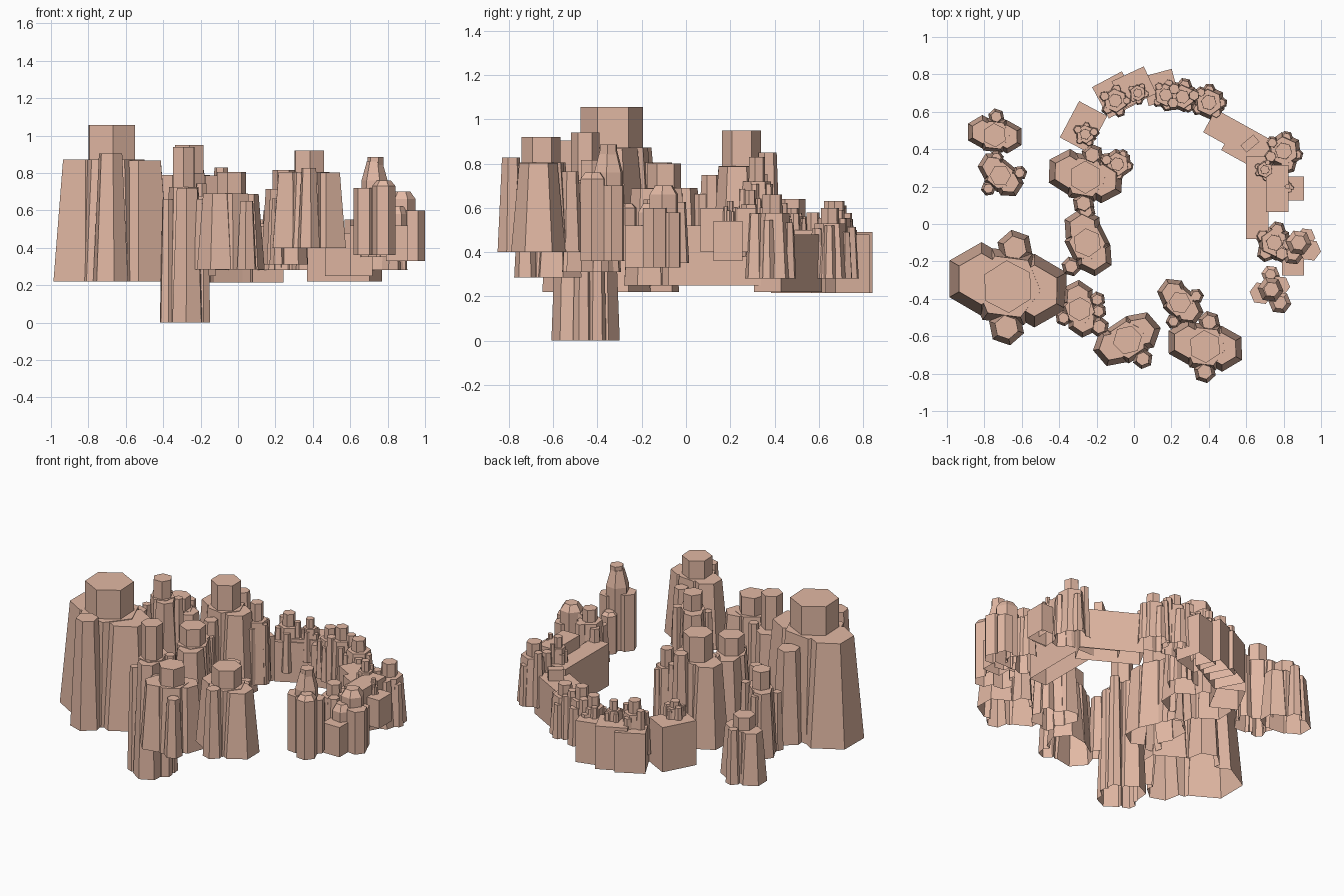
import bpy, bmesh, random
from math import radians, cos, sin
from mathutils import Matrix, Vector

if "Cube" in bpy.data.objects:
    bpy.data.objects.remove(bpy.data.objects["Cube"])

random.seed(4)
stone = bpy.data.materials.new("stone")
stone.diffuse_color = (0.76, 0.48, 0.37, 1)
stone.use_nodes = True
stone.node_tree.nodes["Principled BSDF"].inputs["Base Color"].default_value = stone.diffuse_color


def finish(name, bm):
    """Fuse the overlapping columns into one shell, then open it underneath."""
    me = bpy.data.meshes.new(name)
    bm.to_mesh(me)
    bm.verts.ensure_lookup_table()
    first = [v.co for v in bm.verts][:8]
    centre = sum(first, Vector()) / len(first)
    inside = len(bm.verts) > 12
    bm.free()
    ob = bpy.data.objects.new(name, me)
    bpy.context.collection.objects.link(ob)
    if inside:
        # a tiny seed cube swallowed by the core lets the union resolve self overlaps
        seed = bmesh.new()
        bmesh.ops.create_cube(seed, size=0.004, matrix=Matrix.Translation(centre))
        sm = bpy.data.meshes.new("seed")
        seed.to_mesh(sm)
        seed.free()
        so = bpy.data.objects.new("seed", sm)
        bpy.context.collection.objects.link(so)
        mod = ob.modifiers.new("union", 'BOOLEAN')
        mod.operation, mod.solver, mod.use_self, mod.object = 'UNION', 'EXACT', True, so
        dg = bpy.context.evaluated_depsgraph_get()
        new = bpy.data.meshes.new_from_object(ob.evaluated_get(dg))
        ob.modifiers.clear()
        bpy.data.objects.remove(so)
        if len(new.polygons) > 8:
            ob.data = new
    bm = bmesh.new()
    bm.from_mesh(ob.data)
    bm.normal_update()
    bmesh.ops.delete(bm, geom=[f for f in bm.faces if f.normal.z < -0.9], context='FACES_ONLY')
    bm.to_mesh(ob.data)
    bm.free()
    ob.data.materials.clear()
    ob.data.materials.append(stone)


def column(bm, x, y, r0, r1, z0, z1, rot=0.0):
    """Six-sided column, tapering from r0 at the base to r1 at the top."""
    m = Matrix.Translation((x, y, (z0 + z1) / 2)) @ Matrix.Rotation(rot, 4, 'Z')
    bmesh.ops.create_cone(bm, cap_ends=True, segments=6, radius1=r0, radius2=r1,
                          depth=z1 - z0, matrix=m)


def cluster(name, x, y, L, deg, z0, z1, shoulder=0.78,
            smalls=((0.05, 0.64, 0.7), (0.05, -0.66, 0.82))):
    """Tall core, two broad shoulders and slim side columns; L is the half length."""
    bm = bmesh.new()
    a = radians(deg)
    h = z1 - z0

    def put(u, v, r0, r1, f, rot):
        px = x + L * (u * cos(a) - v * sin(a))
        py = y + L * (u * sin(a) + v * cos(a))
        column(bm, px, py, r0 * L, r1 * L, z0, z0 + h * f, a + rot)
    column(bm, x, y, 0.43 * L, 0.43 * L, z0 + 0.2 * h, z1, a + 0.15)
    put(0, 0, 0.68, 0.54, shoulder, 0.5)
    put(-0.44, 0.08, 0.6, 0.42, shoulder, 0.1)
    put(0.44, -0.02, 0.6, 0.42, shoulder - 0.005, 0.1)
    for u, v, f in smalls:
        put(u, v, 0.3, 0.2, f, 0.3)
    finish(name, bm)


def block(name, x, y, lx, ly, deg, z0, z1):
    bm = bmesh.new()
    m = (Matrix.Translation((x, y, (z0 + z1) / 2)) @ Matrix.Rotation(radians(deg), 4, 'Z')
         @ Matrix.Diagonal((lx, ly, z1 - z0, 1)))
    bmesh.ops.create_cube(bm, size=1, matrix=m)
    finish(name, bm)


def tuft(name, x, y, r, z0, z1, n=5):
    """Ring of thin columns around a broad base and a taller middle column."""
    bm = bmesh.new()
    h = z1 - z0
    column(bm, x, y, r * 0.45, r * 0.42, z0 + 0.1 * h, z1, 0.3)
    column(bm, x, y, r * 0.92, r * 0.7, z0, z0 + 0.78 * h, 0.1)
    for i in range(n):
        t = i * 6.283 / n + random.uniform(-0.3, 0.3)
        k = r * random.uniform(0.2, 0.32)
        column(bm, x + 0.68 * r * cos(t), y + 0.68 * r * sin(t), k * 1.5, k, z0,
               z0 + h * random.uniform(0.66, 0.9), t)
    finish(name, bm)


# Large floating column clusters
cluster("great_column_cluster", -0.675, -0.335, 0.328, -6, 0.22, 1.055)
cluster("rear_left_cluster", -0.745, 0.475, 0.15, -5, 0.24, 0.64, 0.8, ((0.0, 0.66, 0.85),))
cluster("mid_left_cluster", -0.715, 0.26, 0.135, -38, 0.32, 0.84, 0.78,
        ((0.55, 0.55, 0.8), (-0.05, -0.7, 0.7), (-0.55, 0.45, 0.75)))
cluster("centre_rear_cluster", -0.26, 0.25, 0.205, -8, 0.28, 0.95, 0.76,
        ((0.1, 0.6, 0.85), (0.05, -0.68, 0.7)))
tuft("centre_rear_tuft", -0.09, 0.32, 0.09, 0.33, 0.83)
cluster("centre_cluster", -0.25, -0.1, 0.18, -62, 0.25, 0.8, 0.8,
        ((-0.85, 0.4, 0.75), (0.4, -0.75, 0.6)))
cluster("lowest_cluster", -0.29, -0.455, 0.15, -70, 0.0, 0.94, 0.77,
        ((-0.1, 0.7, 0.79), (0.1, -0.65, 0.7), (0.3, 0.6, 0.72)))
cluster("front_cluster", -0.035, -0.62, 0.185, 35, 0.285, 0.805, 0.78,
        ((-0.45, 0.78, 0.72), (0.05, -0.7, 0.7)))
cluster("inner_front_cluster", 0.245, -0.42, 0.14, -42, 0.31, 0.815, 0.8,
        ((0.3, 0.6, 0.8), (0.3, -0.7, 0.7)))
cluster("front_right_cluster", 0.38, -0.655, 0.205, -5, 0.4, 0.92)

# Stone slabs of the curved rear bridge
for i, (x, y, lx, ly, d, z1) in enumerate([
        (-0.27, 0.52, 0.17, 0.22, -28, 0.50), (-0.10, 0.69, 0.18, 0.19, 28, 0.47),
        (0.0, 0.73, 0.19, 0.16, 25, 0.49), (0.14, 0.73, 0.17, 0.16, 15, 0.48)]):
    block(f"rear_slab_{i}", x, y, lx, ly, d, 0.215, z1)
block("rear_right_beam", 0.57, 0.46, 0.38, 0.14, -29, 0.22, 0.48)
block("rear_right_beam_end", 0.60, 0.39, 0.24, 0.12, -29, 0.25, 0.48)
block("right_walkway", 0.66, 0.14, 0.12, 0.44, 0, 0.25, 0.52)
block("right_walkway_outer", 0.765, 0.19, 0.12, 0.25, 0, 0.40, 0.60)
block("right_walkway_step", 0.84, 0.19, 0.14, 0.13, 0, 0.36, 0.54)

# Column tufts standing along the bridge
for i, (x, y, r, z0, z1) in enumerate([
        (-0.26, 0.48, 0.07, 0.42, 0.60), (-0.10, 0.66, 0.09, 0.28, 0.63),
        (0.02, 0.70, 0.06, 0.35, 0.61), (0.17, 0.69, 0.085, 0.28, 0.60),
        (0.26, 0.68, 0.09, 0.28, 0.63), (0.40, 0.65, 0.10, 0.28, 0.60),
        (0.80, 0.39, 0.11, 0.28, 0.66), (0.70, 0.29, 0.06, 0.38, 0.68),
        (0.82, 0.20, 0.035, 0.42, 0.63), (0.75, -0.10, 0.105, 0.35, 0.70)]):
    tuft(f"bridge_tuft_{i}", x, y, r, z0, z1)
block("walkway_stone", 0.62, 0.43, 0.09, 0.05, 40, 0.36, 0.55)


def crag(name, parts):
    """Straight-sided rocks, some with bevelled caps."""
    bm = bmesh.new()
    for x, y, r, z0, z1, z2 in parts:
        column(bm, x, y, r, r, z0, z1, 0.4)
        if z2 > z1:
            column(bm, x, y, r, r * 0.6, z1, z2, 0.4)
    finish(name, bm)


crag("tall_right_crag", [(0.73, -0.35, 0.07, 0.36, 0.76, 0.86), (0.735, -0.35, 0.042, 0.7, 0.885, 0),
                         (0.68, -0.37, 0.062, 0.36, 0.72, 0), (0.78, -0.42, 0.062, 0.36, 0.73, 0.76),
                         (0.78, -0.33, 0.055, 0.36, 0.70, 0), (0.73, -0.27, 0.05, 0.36, 0.60, 0.62)])
crag("outer_right_crag", [(0.88, -0.10, 0.07, 0.33, 0.66, 0.70), (0.94, -0.14, 0.06, 0.33, 0.60, 0),
                          (0.85, -0.16, 0.06, 0.33, 0.58, 0.62), (0.92, -0.07, 0.05, 0.33, 0.58, 0)])
block("outer_right_slab", 0.85, -0.22, 0.12, 0.11, 0, 0.33, 0.52)
